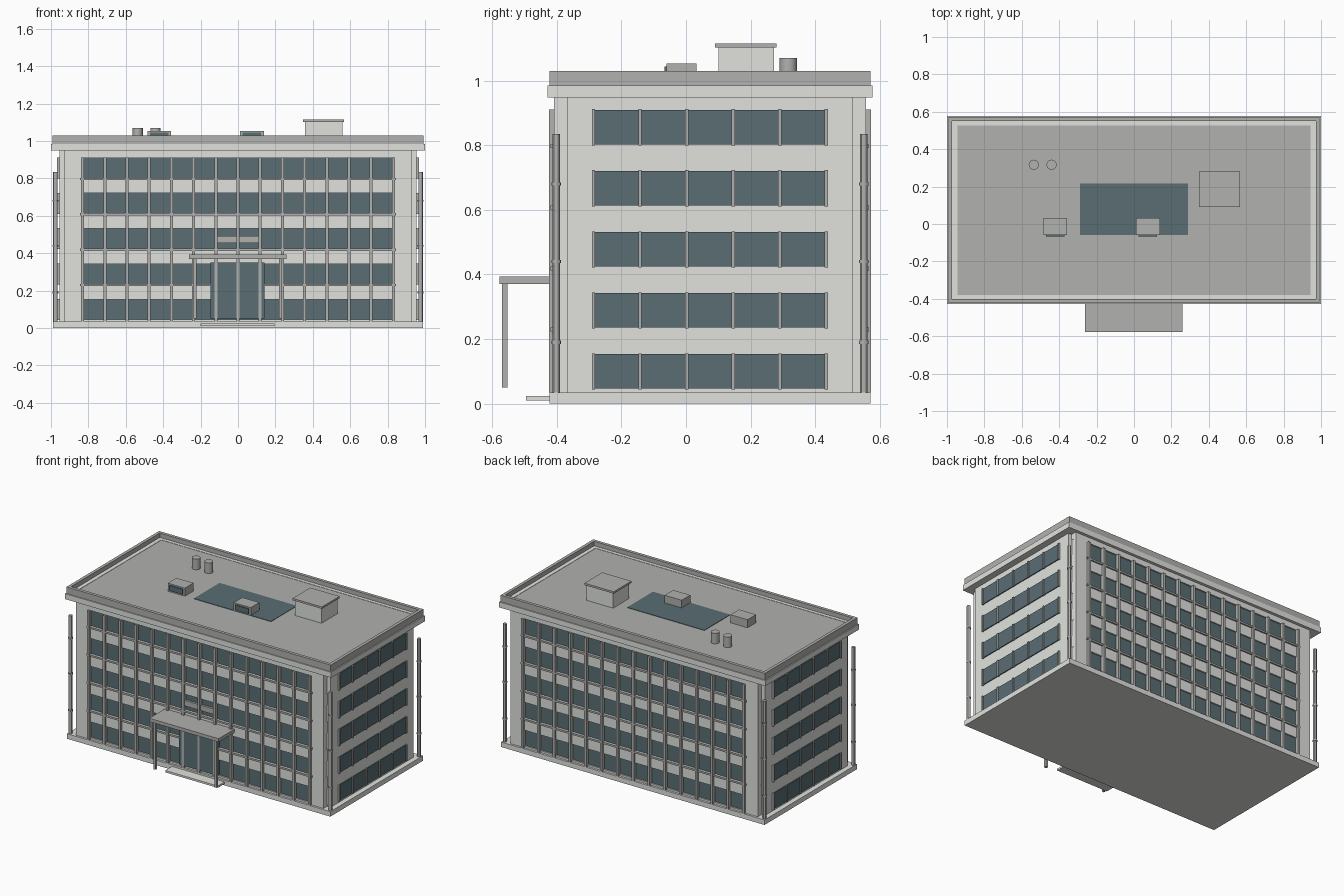
import bpy
import bmesh
from mathutils import Matrix

if "Cube" in bpy.data.objects:
    bpy.data.objects.remove(bpy.data.objects["Cube"])

YC = 0.074           # depth centre of the block
FLOORS = [0.0465 + 0.189 * i for i in range(5)]
WIN_H = 0.107
TOP = 0.948
DECK = 0.998


def material(name, rgb):
    m = bpy.data.materials.new(name)
    m.use_nodes = True
    m.diffuse_color = (*rgb, 1)
    bsdf = m.node_tree.nodes["Principled BSDF"]
    bsdf.inputs["Base Color"].default_value = (*rgb, 1)
    bsdf.inputs["Roughness"].default_value = 0.8
    return m


WALL = material("pale wall", (0.75, 0.765, 0.73))
GREY = material("grey trim", (0.44, 0.44, 0.43))
GLASS = material("blue grey glass", (0.10, 0.155, 0.175))


def add_box(bm, x0, x1, y0, y1, z0, z1):
    size = Matrix.Diagonal((x1 - x0, y1 - y0, z1 - z0, 1))
    mid = Matrix.Translation(((x0 + x1) / 2, (y0 + y1) / 2, (z0 + z1) / 2))
    bmesh.ops.create_cube(bm, size=1, matrix=mid @ size)


def finish(name, bm, mat):
    mesh = bpy.data.meshes.new(name)
    bm.to_mesh(mesh)
    bm.free()
    mesh.materials.append(mat)
    obj = bpy.data.objects.new(name, mesh)
    bpy.context.collection.objects.link(obj)
    return obj


def boxes(name, mat, items):
    bm = bmesh.new()
    for b in items:
        add_box(bm, *b)
    finish(name, bm, mat)


def both_y(b):
    """A box and its mirror across the depth centre."""
    x0, x1, y0, y1, z0, z1 = b
    return [b, (x0, x1, 2 * YC - y1, 2 * YC - y0, z0, z1)]


def both_x(b):
    x0, x1, y0, y1, z0, z1 = b
    return [b, (-x1, -x0, y0, y1, z0, z1)]


def around(hx, hy, z0, z1):
    return (-hx, hx, YC - hy, YC + hy, z0, z1)


def cylinders(name, mat, items, sides=12):
    bm = bmesh.new()
    for x, y, r, z0, z1 in items:
        bmesh.ops.create_cone(bm, cap_ends=True, segments=sides, radius1=r, radius2=r,
                              depth=z1 - z0, matrix=Matrix.Translation((x, y, (z0 + z1) / 2)))
    obj = finish(name, bm, mat)
    bpy.context.view_layer.objects.active = obj
    obj.select_set(True)
    bpy.ops.object.shade_smooth_by_angle()
    obj.select_set(False)


def ring(name, mat, ox, oy, ix, iy, z0, z1):
    parts = both_y((-ox, ox, YC - oy, YC - iy, z0, z1))
    parts += both_x((ix, ox, YC - iy, YC + iy, z0, z1))
    boxes(name, mat, parts)


# Base and cross-shaped core with notched corners
boxes("base_slab", WALL, [around(0.99, 0.497, 0, 0.034)])
boxes("wall_core", WALL, [around(0.928, 0.468, 0.03, TOP), around(0.955, 0.443, 0.03, TOP)])

# Spandrels between the front and back window bands, and end piers
edges = [0.034] + [z for f in FLOORS for z in (f, f + WIN_H)] + [TOP]
boxes("wall_spandrels", WALL, [around(0.93, 0.483, z0, z1) for z0, z1 in zip(edges[::2], edges[1::2])])
piers = []
for b in both_x((0.835, 0.93, YC - 0.483, YC - 0.46, 0.034, TOP)):
    piers += both_y(b)
boxes("wall_piers", WALL, piers)

# Window bands, mullions and sills
panes, side_mullions, sills = [], [], []
for f in FLOORS:
    top = f + WIN_H
    panes += both_y((-0.835, 0.835, YC - 0.474, YC - 0.468, f, top))
    panes += both_x((0.95, 0.961, YC - 0.36, YC + 0.36, f, top))
    for i in range(6):
        y = YC + (i - 2.5) * 0.144
        side_mullions += both_x((0.95, 0.967, y - 0.005, y + 0.005, f - 0.003, top + 0.002))
    if f > 0.1:
        sills += both_y((-0.845, 0.845, YC - 0.493, YC - 0.468, f - 0.012, f))
boxes("window_bands", GLASS, panes)
boxes("side_mullions", GREY, side_mullions)
boxes("window_sills", GREY, sills)
mullions = []
for i in range(15):
    x = (i - 7) * 0.1187
    mullions += both_y((x - 0.008, x + 0.008, YC - 0.498, YC - 0.468, 0.034, 0.911))
boxes("facade_mullions", GREY, mullions)

# Corner drainpipes with couplings
pipes, couplings = [], []
for x in (-0.976, 0.976):
    for y in (YC - 0.476, YC + 0.476):
        pipes.append((x, y, 0.012, 0.034, 0.835))
        couplings += [(x, y, 0.015, z - 0.005, z + 0.005) for z in (0.19, 0.44, 0.68)]
cylinders("drainpipes", GREY, pipes)
cylinders("pipe_couplings", GREY, couplings)

# Cornice, parapet and roof
boxes("roof_deck", GREY, [around(0.945, 0.453, TOP, DECK)])
ring("cornice", WALL, 1.0, 0.503, 0.945, 0.453, TOP, 0.985)
ring("roof_border", WALL, 0.98, 0.483, 0.945, 0.453, 0.985, DECK + 0.002)
ring("parapet", GREY, 0.993, 0.497, 0.972, 0.476, 0.985, 1.03)
boxes("skylight", GLASS, [(-0.29, 0.29, -0.06, 0.217, DECK - 0.004, DECK + 0.003)])

# Rooftop equipment
boxes("roof_hut", WALL, [(0.357, 0.558, 0.1, 0.272, DECK - 0.005, 1.102)])
boxes("roof_hut_cap", GREY, [(0.347, 0.567, 0.09, 0.28, 1.102, 1.115)])
units = [-0.421, 0.074]
boxes("air_units", GREY, [(x - 0.064, x + 0.064, -0.06, 0.032, DECK - 0.002, 1.053) for x in units])
boxes("air_unit_grilles", GLASS, [(x - 0.05, x + 0.05, -0.067, -0.06, 1.008, 1.044) for x in units])
cylinders("roof_vents", GREY, [(x, 0.317, 0.027, DECK - 0.005, 1.07) for x in (-0.536, -0.441)], 16)

# Entrance doors, sign panel, canopy and step
boxes("entrance_glass", GLASS, [(-0.147, 0.141, -0.422, -0.40, 0.05, 0.35)])
boxes("sign_panel", GREY, [(-0.118, 0.118, -0.415, -0.396, 0.455, 0.492)])
boxes("canopy", GREY, [(-0.262, 0.259, -0.578, -0.409, 0.37, 0.393)])
boxes("canopy_posts", GREY, [(x - 0.008, x + 0.008, -0.569, -0.553, 0.05, 0.371) for x in (-0.23, 0.228)])
boxes("entrance_step", WALL, [(-0.2, 0.195, -0.495, -0.42, 0.01, 0.023)])
